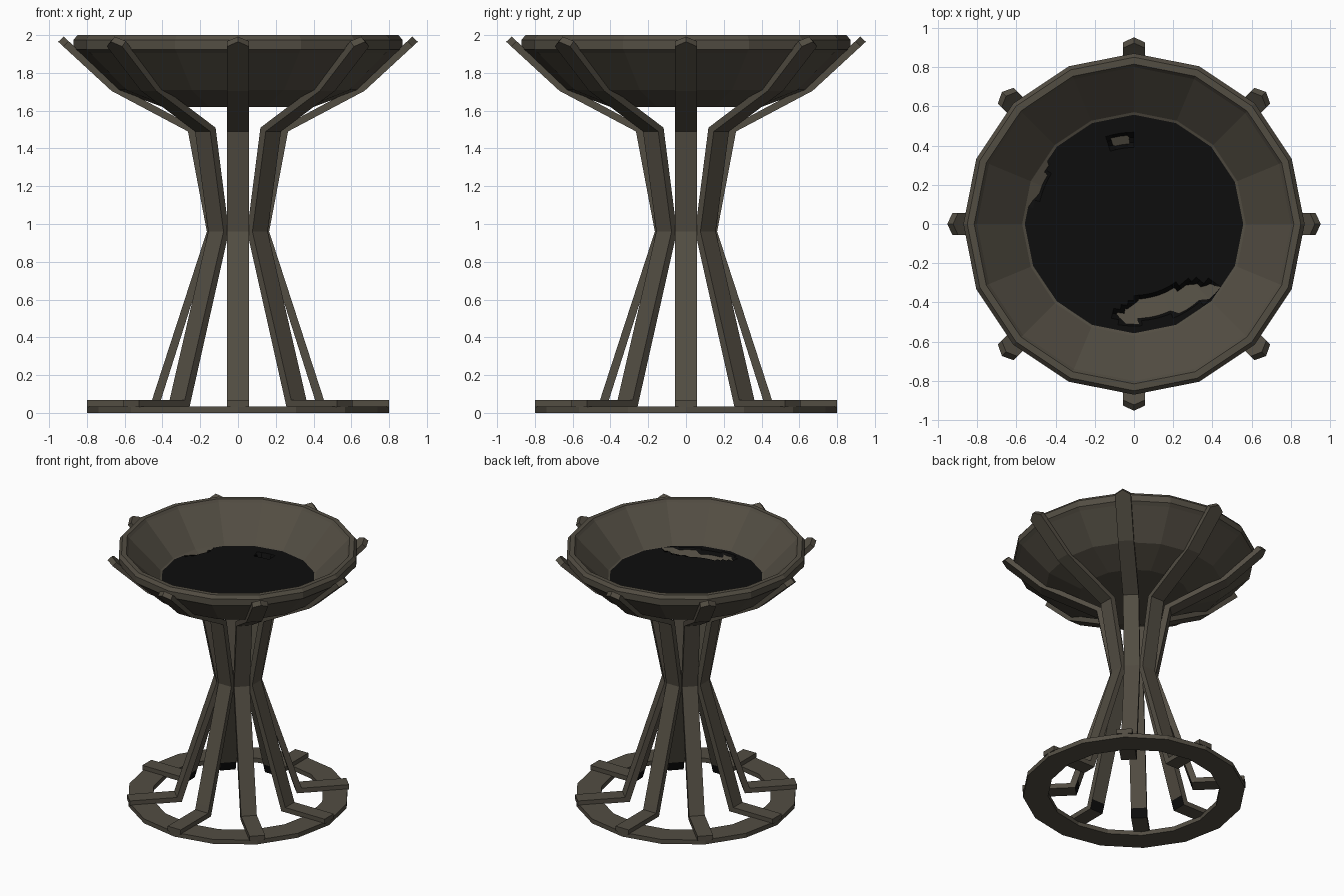
import bpy, bmesh, math
from mathutils import Matrix

if "Cube" in bpy.data.objects:
    bpy.data.objects.remove(bpy.data.objects["Cube"])


def material(name, rgb):
    m = bpy.data.materials.new(name)
    m.diffuse_color = (*rgb, 1)
    m.use_nodes = True
    m.node_tree.nodes["Principled BSDF"].inputs["Base Color"].default_value = m.diffuse_color
    return m


IRON = material("dark iron", (0.085, 0.074, 0.055))
COAL = material("black coal", (0.004, 0.004, 0.004))


def finish(name, bm, mats, recalc=True):
    if recalc:
        bmesh.ops.recalc_face_normals(bm, faces=bm.faces)
    me = bpy.data.meshes.new(name)
    bm.to_mesh(me)
    bm.free()
    for m in mats:
        me.materials.append(m)
    ob = bpy.data.objects.new(name, me)
    bpy.context.collection.objects.link(ob)
    return ob


def lathe(name, profile, sides, closed):
    """Spin an (r, z) profile about z; a profile not closed gets end caps."""
    bm = bmesh.new()
    rings = [[bm.verts.new((r * math.cos(2 * math.pi * i / sides),
                            r * math.sin(2 * math.pi * i / sides), z))
              for i in range(sides)] for r, z in profile]
    pairs = list(zip(rings, rings[1:]))
    if closed:
        pairs.append((rings[-1], rings[0]))
    for a, b in pairs:
        for i in range(sides):
            j = (i + 1) % sides
            bm.faces.new((a[i], a[j], b[j], b[i]))
    if not closed:
        bm.faces.new(rings[0])
        bm.faces.new(rings[-1])
    return finish(name, bm, [IRON])


# bowl with rolled rim
lathe("fire_bowl", [(.40, 1.62), (.64, 1.71), (.845, 1.905), (.87, 1.925),
                    (.87, 1.975), (.85, 2.0), (.815, 2.0), (.80, 1.98),
                    (.57, 1.75), (.36, 1.67)], 16, False)

# flat ring on the ground
lathe("base_ring", [(.80, 0), (.80, .035), (.62, .035), (.62, 0)], 16, True)

# bent strap legs: outer and inner edge of the strap, foot to tip
OUTER = [(.80, .068), (.455, .068), (.44, .115), (.165, .96), (.265, 1.49),
         (.67, 1.705), (.925, 1.94)]
INNER = [(.80, .03), (.42, .03), (.398, .10), (.125, .96), (.225, 1.51),
         (.645, 1.735), (.897, 1.968)]
HALF = .057


def leg(index):
    bm = bmesh.new()
    rings = [[bm.verts.new(p) for p in ((o[0], -HALF, o[1]), (o[0], HALF, o[1]),
                                        (n[0], HALF, n[1]), (n[0], -HALF, n[1]))]
             for o, n in zip(OUTER, INNER)]
    for k, (a, b) in enumerate(zip(rings, rings[1:])):
        for i in range(4):
            j = (i + 1) % 4
            f = bm.faces.new((a[i], a[j], b[j], b[i]))
            f.material_index = 1 if (k == 1 and i == 2) else 0  # sooty knee
    bm.faces.new(rings[0])
    # pointed tip
    e = rings[-1]
    to, ti = bm.verts.new((.952, 0, 1.965)), bm.verts.new((.922, 0, 1.992))
    bm.faces.new((e[0], e[1], to))
    bm.faces.new((e[2], e[3], ti))
    bm.faces.new((e[1], e[2], ti, to))
    bm.faces.new((e[3], e[0], to, ti))
    bm.transform(Matrix.Rotation(index * math.pi / 4, 4, 'Z'))
    finish(f"leg_{index + 1}", bm, [IRON, COAL])


for i in range(8):
    leg(i)


# coal bed: level disc with hollows where the bowl floor shows through
def floor_z(r):
    return 1.67 + max(0, r - .36) * .08 / .21


HOLLOWS = [(.16, -.40, .26, .06, 17), (-.07, .42, .045, .035, 0),
           (-.50, .23, .11, .035, 72)]


def coal_z(x, y):
    for cx, cy, a, b, deg in HOLLOWS:
        t = math.radians(deg)
        u = (x - cx) * math.cos(t) + (y - cy) * math.sin(t)
        v = (y - cy) * math.cos(t) - (x - cx) * math.sin(t)
        if (u / a) ** 2 + (v / b) ** 2 < 1:
            return floor_z(math.hypot(x, y)) - .02
    return 1.745


bm = bmesh.new()
SEG, RINGS = 80, 22
centre = bm.verts.new((0, 0, 1.745))
prev = None
for k in range(1, RINGS + 1):
    r = .572 * k / RINGS
    ring = []
    for i in range(SEG):
        t = 2 * math.pi * i / SEG
        x, y = r * math.cos(t), r * math.sin(t)
        ring.append(bm.verts.new((x, y, coal_z(x, y))))
    for i in range(SEG):
        j = (i + 1) % SEG
        if prev:
            bm.faces.new((prev[i], ring[i], ring[j], prev[j]))
        else:
            bm.faces.new((centre, ring[i], ring[j]))
    prev = ring
finish("coal_bed", bm, [COAL], recalc=False)
